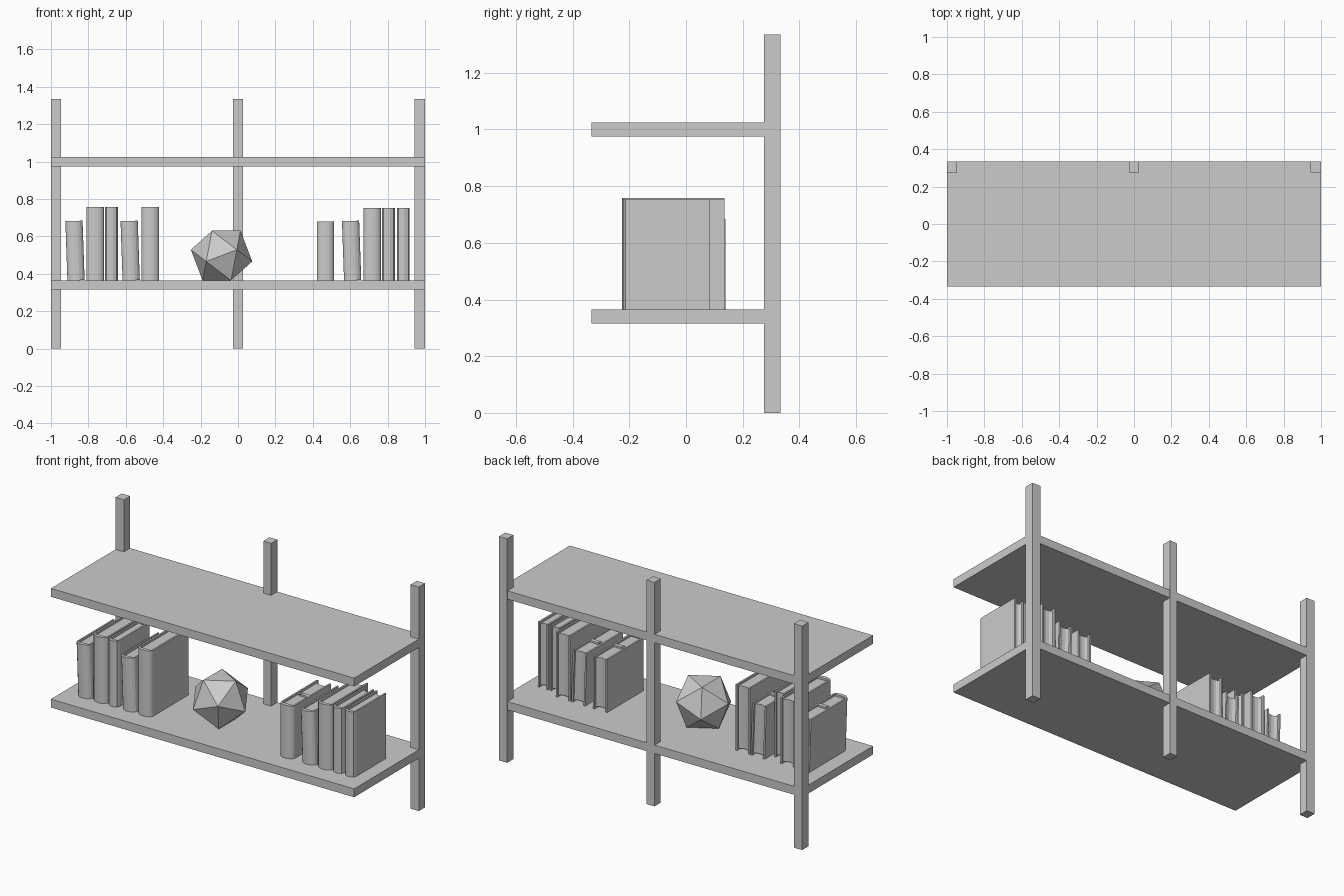
import bpy, bmesh, math
from mathutils import Matrix

if "Cube" in bpy.data.objects:
    bpy.data.objects.remove(bpy.data.objects["Cube"])


def new_object(name, bm, matrix=None):
    bmesh.ops.recalc_face_normals(bm, faces=bm.faces[:])
    mesh = bpy.data.meshes.new(name)
    bm.to_mesh(mesh)
    bm.free()
    ob = bpy.data.objects.new(name, mesh)
    bpy.context.collection.objects.link(ob)
    if matrix is not None:
        ob.matrix_world = matrix
    return ob


def box(name, x0, x1, y0, y1, z0, z1):
    bm = bmesh.new()
    bmesh.ops.create_cube(bm, size=1)
    bmesh.ops.scale(bm, vec=(x1 - x0, y1 - y0, z1 - z0), verts=bm.verts)
    bmesh.ops.translate(bm, vec=((x0 + x1) / 2, (y0 + y1) / 2, (z0 + z1) / 2), verts=bm.verts)
    return new_object(name, bm)


def prism(bm, outline, z0, z1):
    face = bm.faces.new([bm.verts.new((x, y, z0)) for x, y in outline])
    top = bmesh.ops.extrude_face_region(bm, geom=[face], use_keep_orig=True)["geom"]
    bmesh.ops.translate(bm, vec=(0, 0, z1 - z0),
                        verts=[v for v in top if isinstance(v, bmesh.types.BMVert)])


def book(name, x, width, back, height, tilt=0.0, ribbon_y=None, thin=False):
    h, t, joint = width / 2, 0.010, -0.195
    matrix = Matrix.Translation((x, 0, 0.365)) @ Matrix.Rotation(math.radians(tilt), 4, 'Y')

    # cover: two boards joined by a rounded spine
    if thin:
        spine = [(-h, joint), (-h * 0.8, -0.213), (-h * 0.2, -0.222),
                 (h * 0.2, -0.222), (h * 0.8, -0.213), (h, joint)]
    else:
        spine = [(-h * math.cos(math.pi * i / 8), joint - 0.03 * math.sin(math.pi * i / 8))
                 for i in range(9)]
    inner = h - t
    outline = [(-h, back)] + spine + [(h, back), (inner, back), (inner, joint - 0.006),
                                      (-inner, joint - 0.006), (-inner, back)]
    bm = bmesh.new()
    prism(bm, outline, 0, height)
    new_object(name + "_cover", bm, matrix)

    # page block with a hollowed fore edge
    edge = back - 0.012
    pages = [(-inner, joint - 0.006), (inner, joint - 0.006), (inner, edge),
             (inner * 0.5, edge - 0.009), (0, edge - 0.012),
             (-inner * 0.5, edge - 0.009), (-inner, edge)]
    bm = bmesh.new()
    prism(bm, pages, 0.010, height - 0.012)
    new_object(name + "_pages", bm, matrix)

    # ribbon marker lying on the page tops
    if ribbon_y is not None:
        y = ribbon_y
        bm = bmesh.new()
        prism(bm, [(-inner * 0.6, y - 0.012), (inner, y - 0.012),
                   (inner, y + 0.012), (-inner * 0.6, y + 0.012), (-inner * 0.3, y)],
              height - 0.013, height - 0.002)
        new_object(name + "_ribbon", bm, matrix)


# upright posts at the back
for side, x0, x1 in (("left", -1, -0.945), ("middle", -0.026, 0.026), ("right", 0.945, 1)):
    box(side + "_post", x0, x1, 0.275, 0.334, 0, 1.335)

# shelves, flush with the back of the posts
box("lower_shelf", -1, 1, -0.334, 0.333, 0.315, 0.365)
box("upper_shelf", -1, 1, -0.334, 0.333, 0.975, 1.025)

# books: x, width, back, height, tilt, ribbon, thin
books = [
    (-0.866, 0.092, 0.140, 0.318, -2, -0.05, False),
    (-0.764, 0.094, 0.135, 0.393, 0, None, False),
    (-0.676, 0.068, 0.085, 0.393, 0, None, True),
    (-0.571, 0.092, 0.140, 0.318, -2, -0.02, False),
    (-0.469, 0.094, 0.135, 0.393, 0, None, False),
    (0.468, 0.092, 0.140, 0.315, 0, -0.05, False),
    (0.613, 0.092, 0.140, 0.318, -2, -0.02, False),
    (0.717, 0.094, 0.135, 0.388, 0, None, False),
    (0.805, 0.068, 0.085, 0.388, 0, None, True),
    (0.884, 0.068, 0.085, 0.388, 0, None, True),
]
for i, spec in enumerate(books):
    book("book_%d" % (i + 1), *spec)

# twenty-sided ornament resting on one face
R = 0.167
bm = bmesh.new()
for z, r, start in ((0.7947, 0.607, 0), (0.1876, 0.982, 60), (-0.1876, 0.982, 0), (-0.7947, 0.607, 60)):
    for k in range(3):
        a = math.radians(start + 120 * k)
        bm.verts.new((R * r * math.cos(a), R * r * math.sin(a), R * z))
bmesh.ops.convex_hull(bm, input=bm.verts[:])
new_object("faceted_ornament", bm, Matrix.Translation((-0.088, -0.04, 0.365 + R * 0.7947)))
